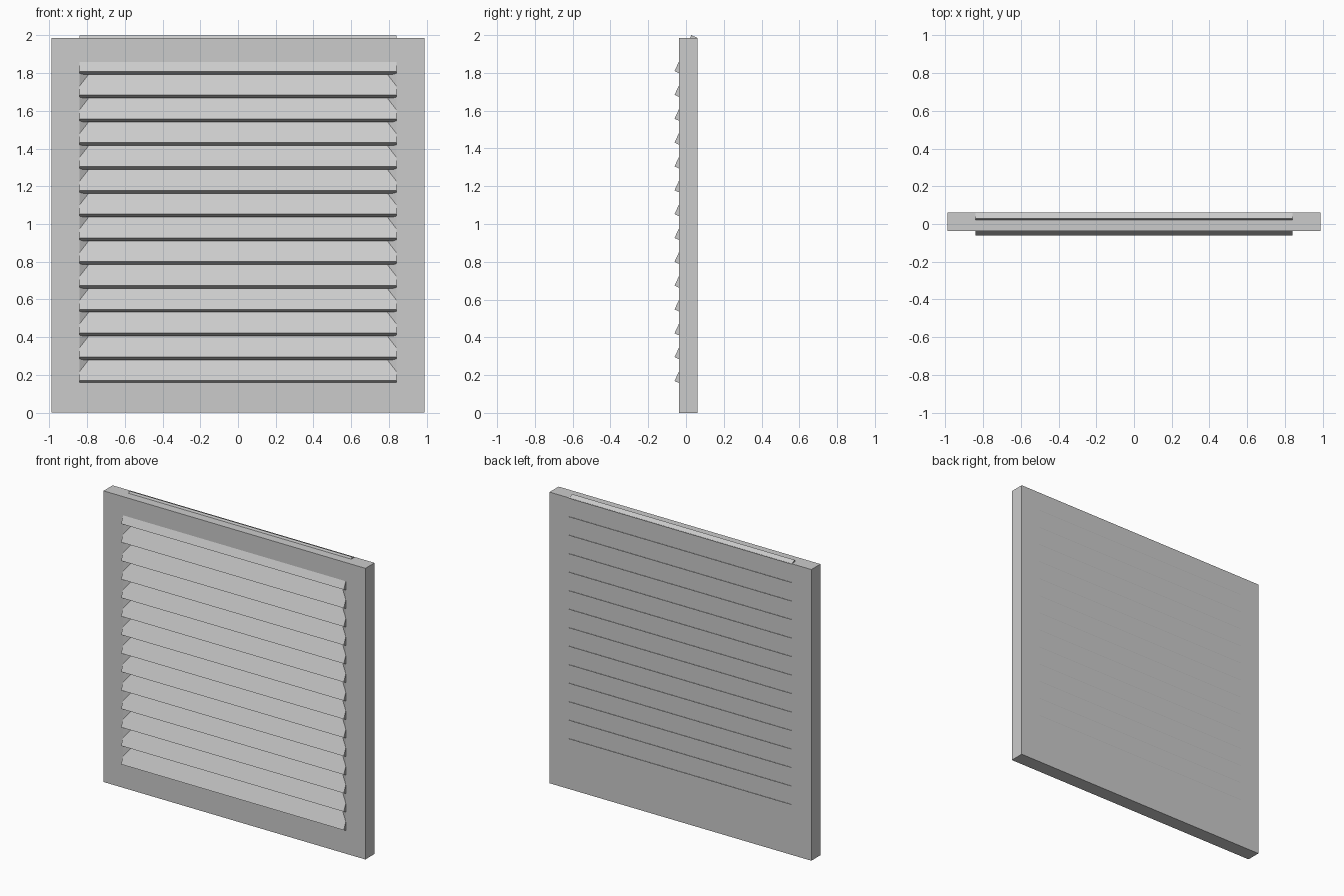
import bpy, bmesh, math
from mathutils import Vector

cube = bpy.data.objects.get("Cube")
if cube:
    bpy.data.objects.remove(cube, do_unlink=True)

# One flat grey for everything
grey = bpy.data.materials.new("light_grey")
grey.use_nodes = True
colour = (0.6, 0.6, 0.6, 1)
grey.diffuse_color = colour
grey.node_tree.nodes["Principled BSDF"].inputs["Base Color"].default_value = colour


def finish(bm, name):
    bmesh.ops.recalc_face_normals(bm, faces=bm.faces)
    mesh = bpy.data.meshes.new(name)
    bm.to_mesh(mesh)
    bm.free()
    mesh.materials.append(grey)
    obj = bpy.data.objects.new(name, mesh)
    bpy.context.collection.objects.link(obj)
    return obj


def loft(loops, name):
    """Join equal closed loops and cap both ends."""
    bm = bmesh.new()
    rows = [[bm.verts.new(p) for p in loop] for loop in loops]
    for a, b in zip(rows, rows[1:]):
        for i in range(len(a)):
            j = (i + 1) % len(a)
            bm.faces.new((a[i], a[j], b[j], b[i]))
    bm.faces.new(rows[0])
    bm.faces.new(rows[-1])
    return finish(bm, name)


def rectangle(half, bottom, top, y):
    return [(-half, y, bottom), (half, y, bottom), (half, y, top), (-half, y, top)]


# Frame: closed back, front opening with sloping walls
FRONT, BACK = -0.038, 0.06
loft([rectangle(0.988, 0, 1.986, BACK),
      rectangle(0.988, 0, 1.986, FRONT),
      rectangle(0.84, 0.165, 1.85, FRONT),
      rectangle(0.76, 0.245, 1.77, 0.01)], "frame")

# Slats: tilted boards, front lower edge outside the frame, rear edge just through the back
COUNT, PITCH, TILT = 14, 0.1262, math.radians(25)
along = Vector((0, math.sin(TILT), math.cos(TILT)))
across = Vector((0, math.cos(TILT), -math.sin(TILT)))
LENGTH, THICK = 0.21, 0.037
for n in range(COUNT):
    top = Vector((0, 0.028, 2.0 - PITCH * (COUNT - 1 - n)))
    low = top - along * LENGTH
    section = [low, top, top + across * THICK, low + across * THICK]
    loft([[(x, p.y, p.z) for p in section] for x in (-0.84, 0.84)], f"slat_{n + 1}")
